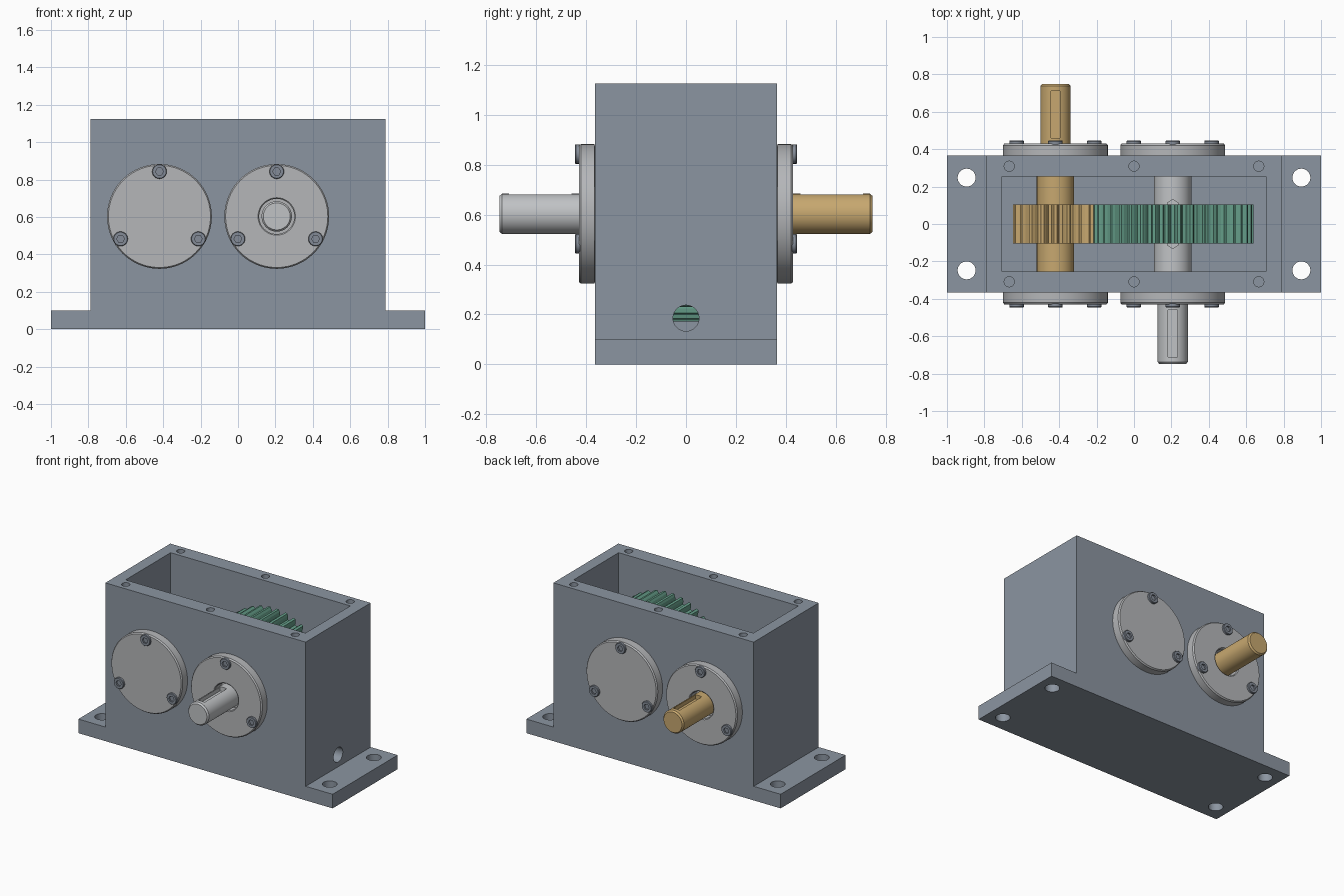
import bpy, bmesh, math
from mathutils import Matrix

if "Cube" in bpy.data.objects:
    bpy.data.objects.remove(bpy.data.objects["Cube"])


def material(name, rgb):
    m = bpy.data.materials.new(name)
    m.diffuse_color = (*rgb, 1)
    m.use_nodes = True
    m.node_tree.nodes["Principled BSDF"].inputs["Base Color"].default_value = m.diffuse_color
    return m


SLATE = material("slate_paint", (0.26, 0.30, 0.355))
LIGHT = material("light_metal", (0.46, 0.47, 0.485))
STEEL = material("shaft_steel", (0.53, 0.545, 0.56))
DARK = material("bolt_steel", (0.23, 0.26, 0.31))
GOLD = material("gold_metal", (0.57, 0.39, 0.16))
GREEN = material("green_metal", (0.13, 0.34, 0.25))

AXIS_Z = 0.603
PINION_X, GEAR_X = -0.42, 0.207
WALL = 0.365


def make(name, bm, mat, smooth=False):
    bmesh.ops.recalc_face_normals(bm, faces=bm.faces)
    me = bpy.data.meshes.new(name)
    bm.to_mesh(me)
    bm.free()
    me.materials.append(mat)
    ob = bpy.data.objects.new(name, me)
    bpy.context.collection.objects.link(ob)
    if smooth:
        shade(ob)
    return ob


def activate(ob):
    bpy.ops.object.select_all(action='DESELECT')
    ob.select_set(True)
    bpy.context.view_layer.objects.active = ob


def shade(ob):
    activate(ob)
    bpy.ops.object.shade_smooth_by_angle(angle=math.radians(30))


def extrude_y(name, pts, y0, y1, mat):
    """Prism from an x-z outline."""
    bm = bmesh.new()
    face = bm.faces.new([bm.verts.new((x, y0, z)) for x, z in pts])
    ext = bmesh.ops.extrude_face_region(bm, geom=[face])
    moved = [v for v in ext["geom"] if isinstance(v, bmesh.types.BMVert)]
    bmesh.ops.translate(bm, verts=moved, vec=(0, y1 - y0, 0))
    return make(name, bm, mat)


def lathe_y(name, profile, cx, cz, mat, closed=False, seg=64, smooth=True):
    """Revolve (radius, y) points about an axis along y."""
    bm = bmesh.new()
    rings = []
    for r, y in profile:
        rings.append([bm.verts.new((cx + r * math.cos(2 * math.pi * i / seg), y,
                                    cz + r * math.sin(2 * math.pi * i / seg)))
                      for i in range(seg)])
    pairs = list(zip(rings, rings[1:]))
    if closed:
        pairs.append((rings[-1], rings[0]))
    else:
        bm.faces.new(rings[0])
        bm.faces.new(rings[-1])
    for a, b in pairs:
        for i in range(seg):
            j = (i + 1) % seg
            bm.faces.new((a[i], a[j], b[j], b[i]))
    return make(name, bm, mat, smooth)


def box(name, lo, hi, mat):
    bm = bmesh.new()
    bmesh.ops.create_cube(bm, size=1)
    for v in bm.verts:
        v.co = [lo[k] if v.co[k] < 0 else hi[k] for k in range(3)]
    return make(name, bm, mat)


def rod(name, r, depth, loc, axis, mat, seg=32):
    bm = bmesh.new()
    rot = Matrix.Rotation(math.pi / 2, 4, 'Y') if axis == 'X' else Matrix()
    bmesh.ops.create_cone(bm, cap_ends=True, segments=seg, radius1=r, radius2=r,
                          depth=depth, matrix=Matrix.Translation(loc) @ rot)
    return make(name, bm, mat)


def cut(ob, cutters):
    for c in cutters:
        c.hide_render = True
        mod = ob.modifiers.new("cut", 'BOOLEAN')
        mod.operation = 'DIFFERENCE'
        mod.solver = 'EXACT'
        mod.object = c
        activate(ob)
        bpy.ops.object.modifier_apply(modifier=mod.name)
        bpy.data.objects.remove(c)
    shade(ob)


# Housing with foot flanges
housing = extrude_y("housing", [(-1, 0), (1, 0), (1, 0.1), (0.788, 0.1), (0.788, 1.125),
                                (-0.788, 1.125), (-0.788, 0.1), (-1, 0.1)], -WALL, WALL, SLATE)
cutters = [box("cavity_cutter", (-0.707, -0.253, 0.1), (0.707, 0.253, 1.3), SLATE)]
for x in (PINION_X, GEAR_X):
    cutters.append(lathe_y("bore_cutter", [(0.2, -0.5), (0.2, 0.5)], x, AXIS_Z, SLATE, smooth=False))
for y in (-1, 1):
    for x in (-0.895, 0.895):
        cutters.append(rod("foot_hole_cutter", 0.048, 0.4, (x, 0.248 * y, 0.05), 'Z', SLATE))
    for x in (-0.667, 0, 0.667):
        cutters.append(rod("rim_hole_cutter", 0.027, 0.3, (x, 0.309 * y, 1.125), 'Z', SLATE))
cutters.append(rod("drain_cutter", 0.052, 0.3, (0.75, 0, 0.185), 'X', SLATE))
cut(housing, cutters)


# Bearing covers, bearings and socket screws on both walls
def cover_set(cx, side, opening, tag):
    y = lambda d: side * d
    outer = [(0.27, y(WALL)), (0.28, y(WALL + 0.002)), (0.28, y(0.421)), (0.273, y(0.43))]
    if opening:
        lathe_y("cover_" + tag, [(0.094, y(WALL))] + outer + [(0.1, y(0.43)), (0.094, y(0.424))],
                cx, AXIS_Z, LIGHT, closed=True, seg=96)
    else:
        lathe_y("cover_" + tag, outer, cx, AXIS_Z, LIGHT, seg=96)
    lathe_y("bearing_" + tag, [(0.081, y(0.255)), (0.199, y(0.255)), (0.199, y(0.36)), (0.081, y(0.36))],
            cx, AXIS_Z, LIGHT, closed=True)
    for k in range(3):
        a = math.radians(90 + 120 * k)
        sx, sz = cx + 0.24 * math.cos(a), AXIS_Z + 0.24 * math.sin(a)
        screw = lathe_y("screw_%s_%d" % (tag, k),
                        [(0.039, y(0.425)), (0.039, y(0.442)), (0.036, y(0.446))],
                        sx, sz, DARK, seg=24, smooth=False)
        cut(screw, [lathe_y("socket_cutter", [(0.021, y(0.434)), (0.021, y(0.5))],
                            sx, sz, DARK, seg=6, smooth=False)])


cover_set(PINION_X, -1, False, "front_left")
cover_set(GEAR_X, -1, True, "front_right")
cover_set(PINION_X, 1, True, "back_left")
cover_set(GEAR_X, 1, False, "back_right")


# Stepped shafts with a keyway on the protruding end
def shaft(name, cx, side, mat):
    profile = [(0.08, -0.36), (0.08, -0.253), (0.1, -0.253), (0.1, 0.253),
               (0.081, 0.253), (0.081, 0.737), (0.072, 0.748)]
    ob = lathe_y(name, [(r, side * y) for r, y in profile], cx, AXIS_Z, mat, smooth=False)
    y0, y1 = sorted((0.46 * side, 0.71 * side))
    cut(ob, [box("keyway_cutter", (cx - 0.025, y0, AXIS_Z + 0.05),
                 (cx + 0.025, y1, AXIS_Z + 0.2), mat)])


shaft("pinion_shaft", PINION_X, 1, GOLD)
shaft("gear_shaft", GEAR_X, -1, STEEL)


# Meshing spur gears
def spur_gear(name, cx, teeth, pitch_r, tip_r, root_r, phase, mat):
    step = 2 * math.pi / teeth
    pts = []
    for i in range(teeth):
        for r, f in ((root_r, -0.34), (pitch_r, -0.24), (tip_r, -0.12),
                     (tip_r, 0.12), (pitch_r, 0.24), (root_r, 0.34)):
            a = (i + phase + f) * step
            pts.append((cx + r * math.cos(a), AXIS_Z + r * math.sin(a)))
    extrude_y(name, pts, -0.104, 0.104, mat)


spur_gear("pinion", PINION_X, 20, 0.209, 0.227, 0.186, 0, GOLD)
spur_gear("large_gear", GEAR_X, 40, 0.418, 0.433, 0.394, 0.5, GREEN)

# Key locking the large gear to its shaft
key = [(-0.03, -0.115), (0, -0.133), (0.03, -0.115), (0.03, 0.115), (0, 0.133), (-0.03, 0.115)]
bm = bmesh.new()
low = [bm.verts.new((GEAR_X + x, y, AXIS_Z + 0.06)) for x, y in key]
top = [bm.verts.new((GEAR_X + x, y, AXIS_Z + 0.115)) for x, y in key]
bm.faces.new(low)
bm.faces.new(top)
for i in range(6):
    j = (i + 1) % 6
    bm.faces.new((low[i], low[j], top[j], top[i]))
make("gear_key", bm, STEEL)
